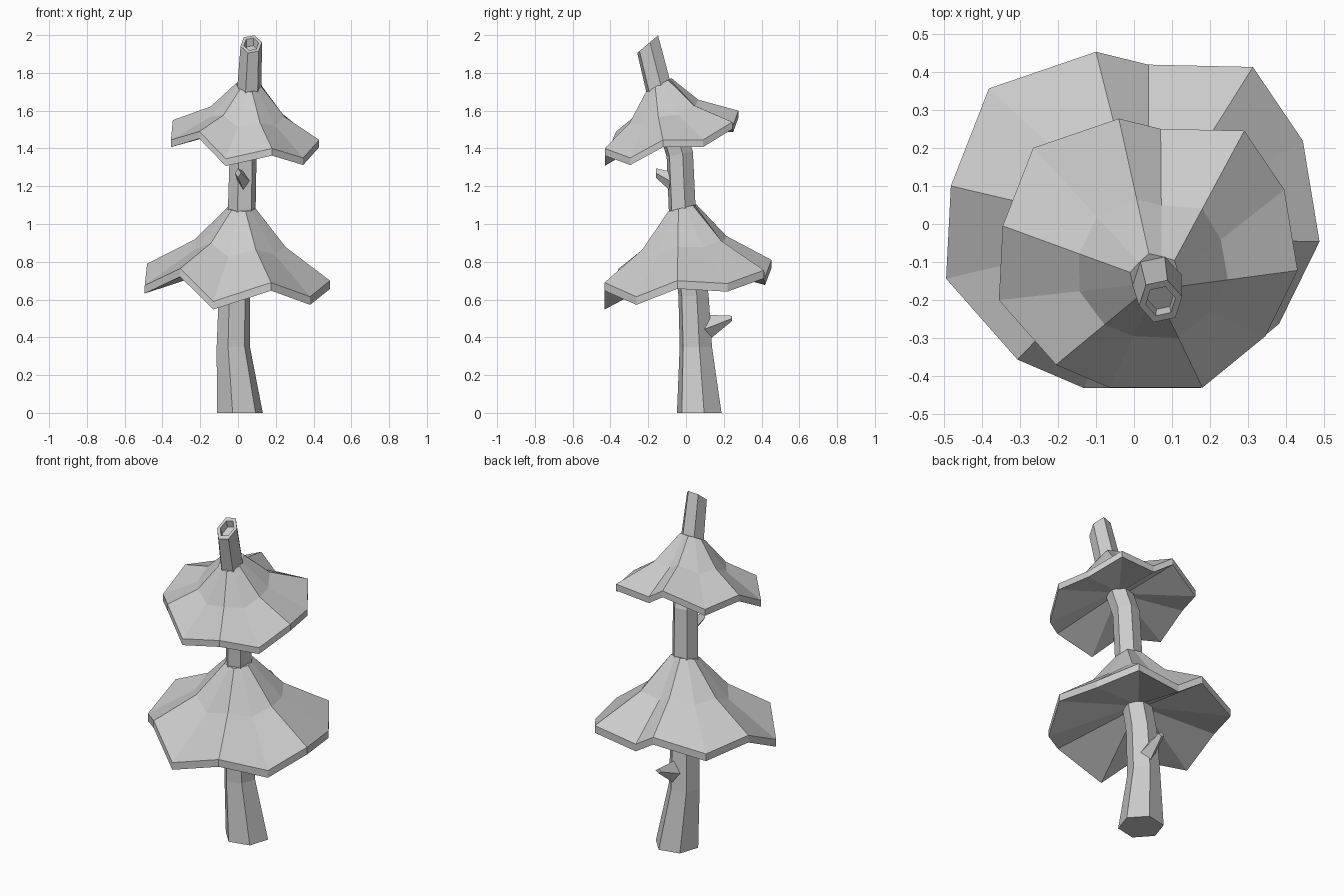
import bpy
from math import cos, sin, radians
from mathutils import Vector

if "Cube" in bpy.data.objects:
    bpy.data.objects.remove(bpy.data.objects["Cube"])


def make(name, rings, cap_start=True, cap_end=True):
    """Loft a list of equal-length vertex rings into a flat-shaded object."""
    n = len(rings[0])
    verts = [tuple(v) for r in rings for v in r]
    faces = []
    for k in range(len(rings) - 1):
        for i in range(n):
            j = (i + 1) % n
            faces.append((k*n + i, k*n + j, (k+1)*n + j, (k+1)*n + i))
    if cap_start:
        faces.append(tuple(reversed(range(n))))
    if cap_end:
        faces.append(tuple(range((len(rings) - 1)*n, len(rings)*n)))
    me = bpy.data.meshes.new(name)
    me.from_pydata(verts, [], faces)
    me.update()
    ob = bpy.data.objects.new(name, me)
    bpy.context.collection.objects.link(ob)
    return ob


def hexagon(x, y, z, r, slope=0.0, rot=12):
    """Six-sided ring, optionally sheared upward toward +y."""
    pts = []
    for i in range(6):
        a = radians(rot + 60*i)
        pts.append(Vector((x + r*cos(a), y + r*sin(a), z + slope*r*sin(a))))
    return pts


# Trunk: bent six-sided tube with a slanted, hollowed cut at the top
trunk = [hexagon(.01, .07, 0, .124),
         hexagon(-.025, .052, .35, .09),
         hexagon(-.02, .04, .62, .084),
         hexagon(.02, -.02, 1.08, .075),
         hexagon(.027, -.033, 1.37, .073, .2),
         hexagon(.06, -.145, 1.72, .066, .5),
         hexagon(.07, -.203, 1.952, .058, .85),
         hexagon(.07, -.203, 1.952, .040, .85),
         hexagon(.07, -.19, 1.915, .036, .85)]
make("trunk", trunk)


# Canopies: ridge points and drooping tips alternate around the rim (clockwise)
OUTLINE = [(-.04, .277), (.07, .25), (.29, .245), (.395, .09), (.43, -.122), (.345, -.295),
           (.18, -.43), (-.065, -.43), (-.205, -.37), (-.355, -.2), (-.345, -.005), (-.265, .2)]


def canopy(name, scale, rim_z, top, top_r, slope, hub, thick, drop):
    rim, mid, crown, under, inner = [], [], [], [], []
    for i, (x, y) in enumerate(OUTLINE):
        p = Vector(((x - .04)*scale[0] + scale[1], (y + .085)*scale[0] + scale[2], rim_z[i]))
        a = radians(105 - 30*i)
        r = top_r*(1 if i % 2 == 0 else .88)
        c = Vector((top[0] + r*cos(a), top[1] + r*sin(a), top[2] + slope*r*sin(a)))
        m = c.lerp(p, .4)
        m.z -= drop
        rim.append(p)
        crown.append(c)
        mid.append(m)
        under.append(p - Vector((0, 0, thick)))
        inner.append(Vector((hub[0] + .06*cos(a), hub[1] + .06*sin(a), hub[2])))
    # lofted from the underside hub, out over the rim, and up to the crown
    rings = [inner, under, rim, mid, crown]
    make(name, [list(reversed(r)) for r in rings])


canopy("lower_canopy", (1.25, 0, 0),
       [.81, .72, .755, .685, .70, .615, .69, .59, .764, .675, .79, .75],
       (.02, -.02, 1.085), .078, .25, (-.015, .03, .77), .043, .05)
canopy("upper_canopy", (1, .04, -.085),
       [1.60, 1.525, 1.54, 1.445, 1.445, 1.35, 1.40, 1.345, 1.49, 1.445, 1.55, 1.52],
       (.057, -.145, 1.735), .07, .55, (.038, -.07, 1.50), .038, .045)


# Branch stubs: short tapered four-sided wedges
def stub(name, base, tip, bw, bh, tw, th):
    def quad(c, w, h):
        d = 1 if tip[1] > base[1] else -1
        return [Vector((c[0] - d*w*sx, c[1], c[2] + h*sz))
                for sx, sz in ((-1, 0), (0, -1), (1, 0), (0, 1))]
    make(name, [list(reversed(quad(base, bw, bh))), list(reversed(quad(tip, tw, th)))])


stub("lower_branch_stub", (-.01, .09, .44), (.01, .243, .50), .045, .08, .02, .014)
stub("upper_branch_stub", (.035, -.07, 1.22), (.0, -.16, 1.27), .035, .055, .016, .025)
